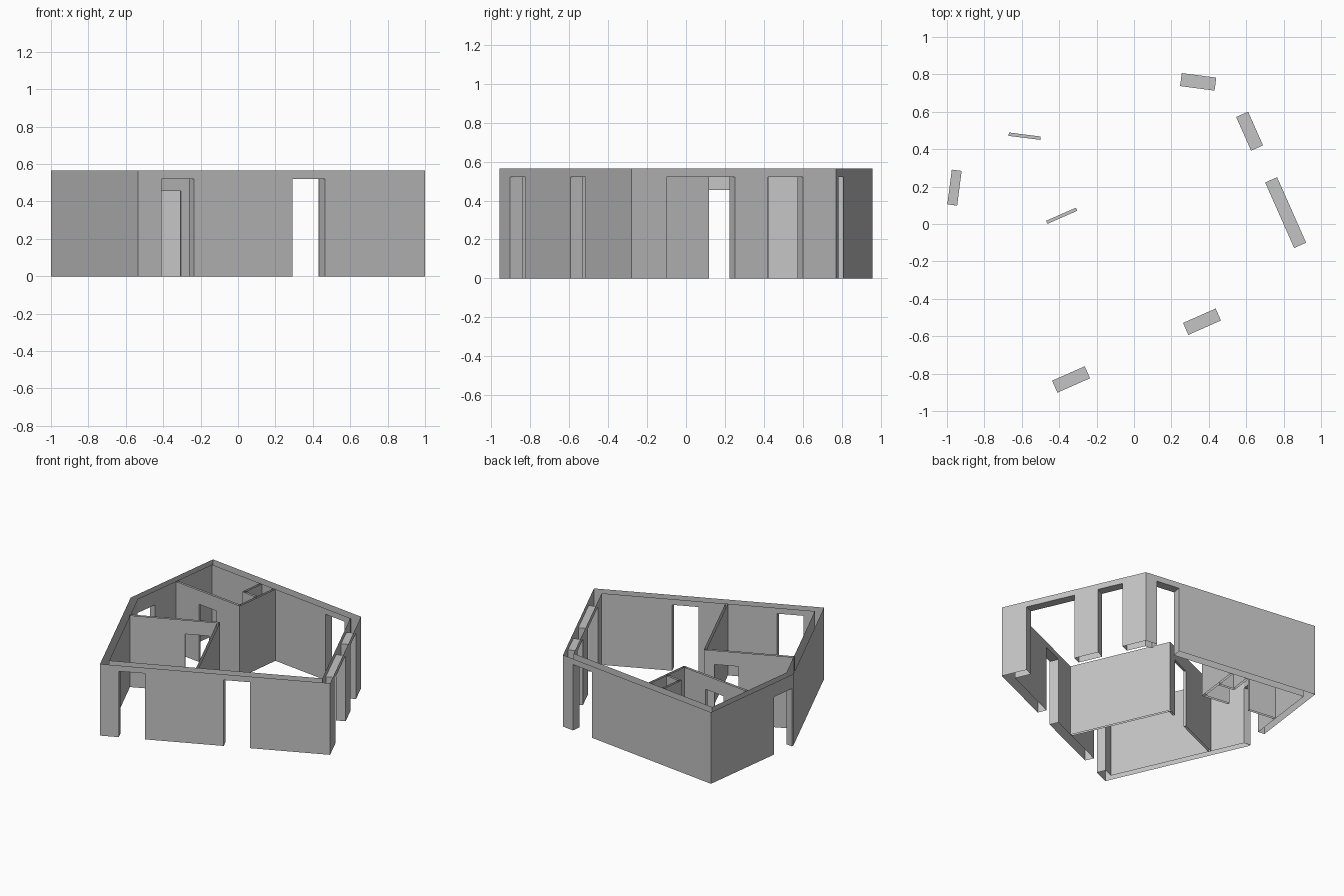
import bpy, bmesh
from mathutils import Vector

cube = bpy.data.objects.get("Cube")
if cube:
    bpy.data.objects.remove(cube)

HEIGHT = 0.565
TALL, LOW = 0.52, 0.455      # heights of outer and inner door heads
THICK, SIDE, THIN = 0.07, 0.053, 0.018

plaster = bpy.data.materials.new("grey_plaster")
plaster.use_nodes = True
grey = (0.55, 0.55, 0.55, 1)
plaster.diffuse_color = grey
plaster.node_tree.nodes["Principled BSDF"].inputs["Base Color"].default_value = grey


def finish(name, bm):
    bmesh.ops.remove_doubles(bm, verts=bm.verts, dist=0.0005)
    mesh = bpy.data.meshes.new(name)
    bm.to_mesh(mesh)
    bm.free()
    mesh.materials.append(plaster)
    bpy.context.collection.objects.link(bpy.data.objects.new(name, mesh))


def upright(bm, p, q, low, high):
    """Vertical quad facing right of the direction p to q."""
    pts = [(p, low), (q, low), (q, high), (p, high)]
    bm.faces.new([bm.verts.new((v.x, v.y, z)) for v, z in pts])


def wall(bm, a, b, inner_a, inner_b, thick, doors=()):
    """Open-topped hollow wall with lined door openings (start, end, head)."""
    d = (b - a).normalized()
    n = Vector((-d.y, d.x)) * thick
    o, i = a, inner_a
    for start, end, head in doors:
        o0, o1 = a + d * start, a + d * end
        i0, i1 = o0 + n, o1 + n
        # solid stretch, then the lintel over the opening
        for p, q, r, s, low in ((o, o0, i, i0, 0), (o0, o1, i0, i1, head)):
            upright(bm, p, q, low, HEIGHT)
            upright(bm, s, r, low, HEIGHT)
        # jambs and soffit
        upright(bm, o0, i0, 0, head)
        upright(bm, i1, o1, 0, head)
        bm.faces.new([bm.verts.new((v.x, v.y, head)) for v in (i0, i1, o1, o0)])
        o, i = o1, i1
    upright(bm, o, b, 0, HEIGHT)
    if (inner_b - i).length > 0.003:
        upright(bm, inner_b, i, 0, HEIGHT)


# Outer shell: corner, thickness and doors of the wall that starts there
shell = [
    ((-0.535, -0.957), THICK, [(0.137, 0.328, TALL), (0.902, 1.093, TALL)]),
    ((1.0, -0.28), THICK, [(0.197, 0.58, TALL), (0.766, 0.963, TALL)]),
    ((0.535, 0.77), THICK, [(0.096, 0.282, TALL)]),
    ((-0.888, 0.957), SIDE, [(0.672, 0.859, LOW)]),
    ((-1.0, 0.09), SIDE, []),
]
corners = [Vector(s[0]) for s in shell]
count = len(corners)


def inner_corner(k):
    """Mitre of the inner faces that meet at corner k."""
    p = corners[k]
    d0 = (p - corners[k - 1]).normalized()
    d1 = (corners[(k + 1) % count] - p).normalized()
    t0, t1 = shell[k - 1][1], shell[k][1]
    return p + (d1 * t0 - d0 * t1) / d0.cross(d1)


bm = bmesh.new()
for k, (_, thick, doors) in enumerate(shell):
    m = (k + 1) % count
    wall(bm, corners[k], corners[m], inner_corner(k), inner_corner(m), thick, doors)
finish("outer_walls", bm)

# Thin partitions along their centre lines
partitions = [
    ("front_room_partition", (-0.84, -0.155), (-0.243, 0.107), [(0.408, 0.582, LOW)]),
    ("front_room_side_partition", (-0.247, 0.115), (0.075, -0.615), []),
    ("back_room_partition", (-0.89, 0.508), (-0.28, 0.431), [(0.222, 0.393, LOW)]),
    ("back_room_side_partition", (-0.288, 0.425), (-0.242, 0.802), []),
    ("shaft_front", (-0.4, 0.64), (-0.268, 0.623), []),
    ("shaft_side", (-0.395, 0.64), (-0.373, 0.82), []),
]
for name, p, q, doors in partitions:
    p, q = Vector(p), Vector(q)
    d = (q - p).normalized()
    n = Vector((-d.y, d.x)) * THIN
    a, b = p - n / 2, q - n / 2
    bm = bmesh.new()
    wall(bm, a, b, a + n, b + n, THIN, doors)
    # end faces
    upright(bm, a + n, a, 0, HEIGHT)
    upright(bm, b, b + n, 0, HEIGHT)
    finish(name, bm)
